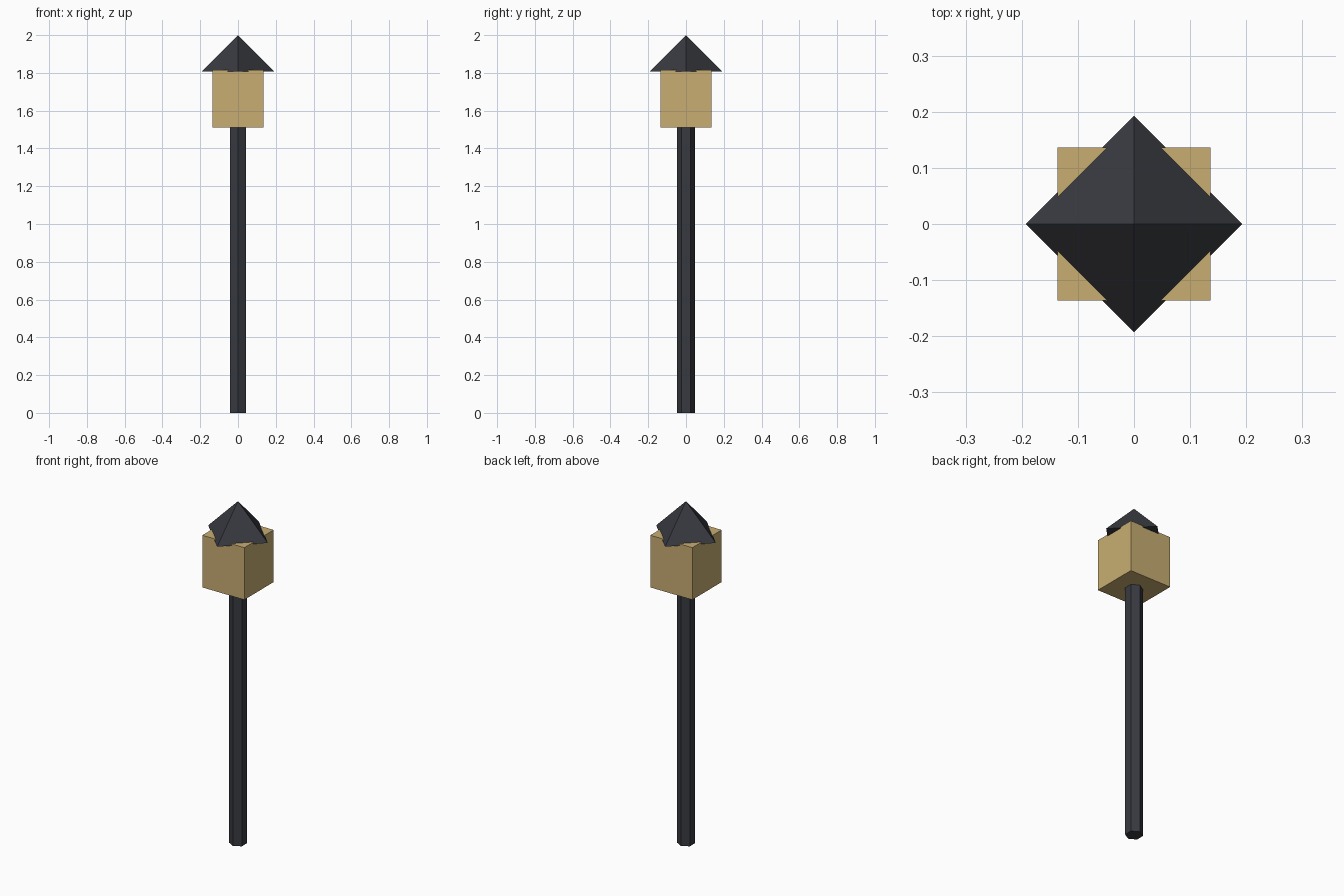
import bpy
import math

cube = bpy.data.objects.get("Cube")
if cube:
    bpy.data.objects.remove(cube, do_unlink=True)


def make_material(name, rgb):
    mat = bpy.data.materials.new(name)
    mat.use_nodes = True
    color = (*rgb, 1.0)
    mat.diffuse_color = color
    mat.node_tree.nodes["Principled BSDF"].inputs["Base Color"].default_value = color
    return mat


def finish(name, mat):
    obj = bpy.context.object
    obj.name = obj.data.name = name
    obj.data.materials.append(mat)
    return obj


dark_metal = make_material("dark metal", (0.04, 0.042, 0.051))
warm_glass = make_material("warm glass", (0.58, 0.42, 0.17))

POLE_TOP = 1.515
BOX_BOTTOM, BOX_TOP, BOX_WIDTH = 1.511, 1.816, 0.272
ROOF_BOTTOM, ROOF_TOP, ROOF_RADIUS = 1.807, 2.0, 0.193

# Six-sided pole with corners facing front and back
bpy.ops.mesh.primitive_cylinder_add(
    vertices=6, radius=0.048, depth=POLE_TOP, location=(0, 0, POLE_TOP / 2))
finish("pole", dark_metal)

# Lantern box
bpy.ops.mesh.primitive_cube_add(size=1, location=(0, 0, (BOX_BOTTOM + BOX_TOP) / 2))
box = finish("lantern_box", warm_glass)
box.scale = (BOX_WIDTH, BOX_WIDTH, BOX_TOP - BOX_BOTTOM)

# Pyramid roof, turned so its corners point along the axes
bpy.ops.mesh.primitive_cone_add(
    vertices=4, radius1=ROOF_RADIUS, radius2=0, depth=ROOF_TOP - ROOF_BOTTOM,
    location=(0, 0, (ROOF_BOTTOM + ROOF_TOP) / 2))
finish("lantern_roof", dark_metal)
